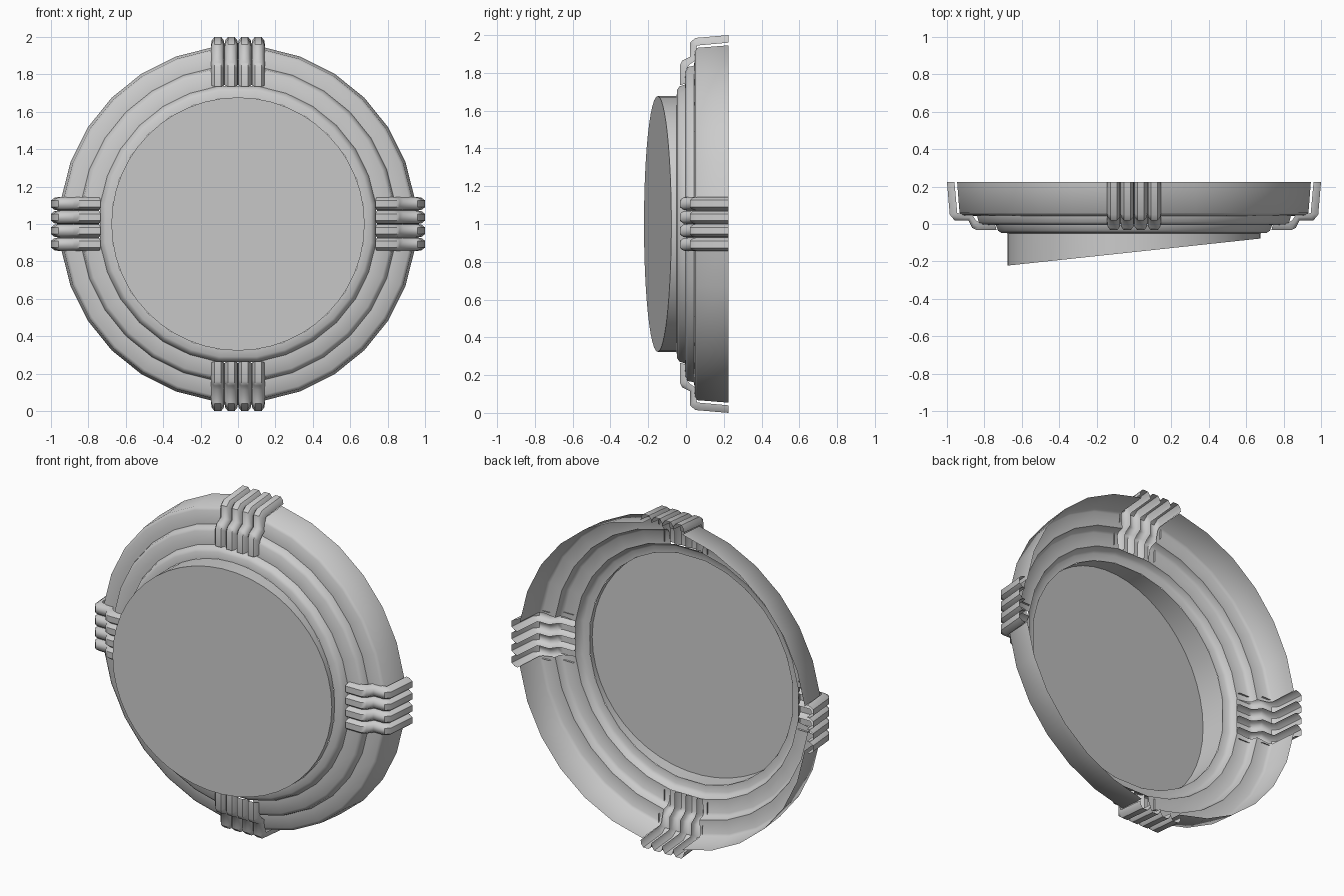
import bpy
from math import sin, cos, pi, radians

if "Cube" in bpy.data.objects:
    bpy.data.objects.remove(bpy.data.objects["Cube"])


def make_object(name, verts, faces, angle=50):
    mesh = bpy.data.meshes.new(name)
    mesh.from_pydata(verts, [], faces)
    mesh.update()
    obj = bpy.data.objects.new(name, mesh)
    bpy.context.collection.objects.link(obj)
    bpy.ops.object.select_all(action='DESELECT')
    obj.select_set(True)
    bpy.context.view_layer.objects.active = obj
    bpy.ops.object.mode_set(mode='EDIT')
    bpy.ops.mesh.select_all(action='SELECT')
    bpy.ops.mesh.normals_make_consistent(inside=False)
    bpy.ops.object.mode_set(mode='OBJECT')
    # open shells: make sure the front side is the outside
    if sum(p.normal.y * p.area for p in mesh.polygons) > 0:
        mesh.flip_normals()
    bpy.ops.object.shade_smooth_by_angle(angle=radians(angle))
    return obj


def grid_faces(rows, cols, closed=False):
    return [(i * cols + j, i * cols + j + 1,
             (i + 1) % rows * cols + j + 1, (i + 1) % rows * cols + j)
            for i in range(rows if closed else rows - 1)
            for j in range(cols - 1)]


def sweep(name, profile, angles, closed=False):
    """Turn a (y, radius) profile about the y axis through z = 1."""
    verts = [(r * sin(a), y, 1 + r * cos(a)) for a in angles for y, r in profile]
    return make_object(name, verts, grid_faces(len(angles), len(profile), closed))


# Stepped frame: four quarter arcs with gaps beneath the clips
GAP = radians(8)
outer = [(.225, .955), (.06, .942), (.047, .925), (.043, .847), (.01, .839),
         (-.003, .822), (-.006, .745)]
inner = [(-.006, .745), (-.035, .735), (-.047, .717), (-.05, .678)]
all_angles = []
for q in range(4):
    arc = [q * pi / 2 + GAP + (pi / 2 - 2 * GAP) * i / 6 for i in range(7)]
    all_angles += arc
    sweep(f"frame_quarter_{q + 1}", outer, arc)

# Innermost lip runs the full circle
sweep("inner_lip", inner, all_angles, closed=True)

# Clips: four rounded ridges following the stepped frame
crest = [(.225, 1.0), (.05, .985), (.02, .96), (.02, .885), (-.02, .865),
         (-.033, .84), (-.033, .735)]
valley = [(.225, .96), (.06, .945), (.055, .93), (.055, .87), (.02, .845),
          (.005, .825), (.005, .745)]
section = [(-.036, 1), (-.032, .45), (-.018, 0), (.018, 0), (.032, .45), (.036, 1)]
for q in range(4):
    a = q * pi / 2
    verts, faces = [], []
    for k in range(4):
        base = len(verts)
        centre = (k - 1.5) * .072
        for (cy, cr), (vy, vr) in zip(crest, valley):
            for u, t in section:
                y, r, s = cy + (vy - cy) * t, cr + (vr - cr) * t, centre + u
                verts.append((r * sin(a) + s * cos(a), y, 1 + r * cos(a) - s * sin(a)))
        faces += [tuple(base + i for i in f)
                  for f in grid_faces(len(crest), len(section))]
    make_object(f"clip_{q + 1}", verts, faces)

# Lens: short tube cut at a slant, capped at the front, open behind
N, R = 48, .677
verts = []
for i in range(N):
    a = 2 * pi * i / N
    x, z = R * sin(a), 1 + R * cos(a)
    verts += [(x, -.05, z), (x, -.15 + x * .107, z)]
faces = grid_faces(N, 2, closed=True)
faces.append(tuple(2 * i + 1 for i in range(N)))
make_object("slanted_lens", verts, faces, 30)
